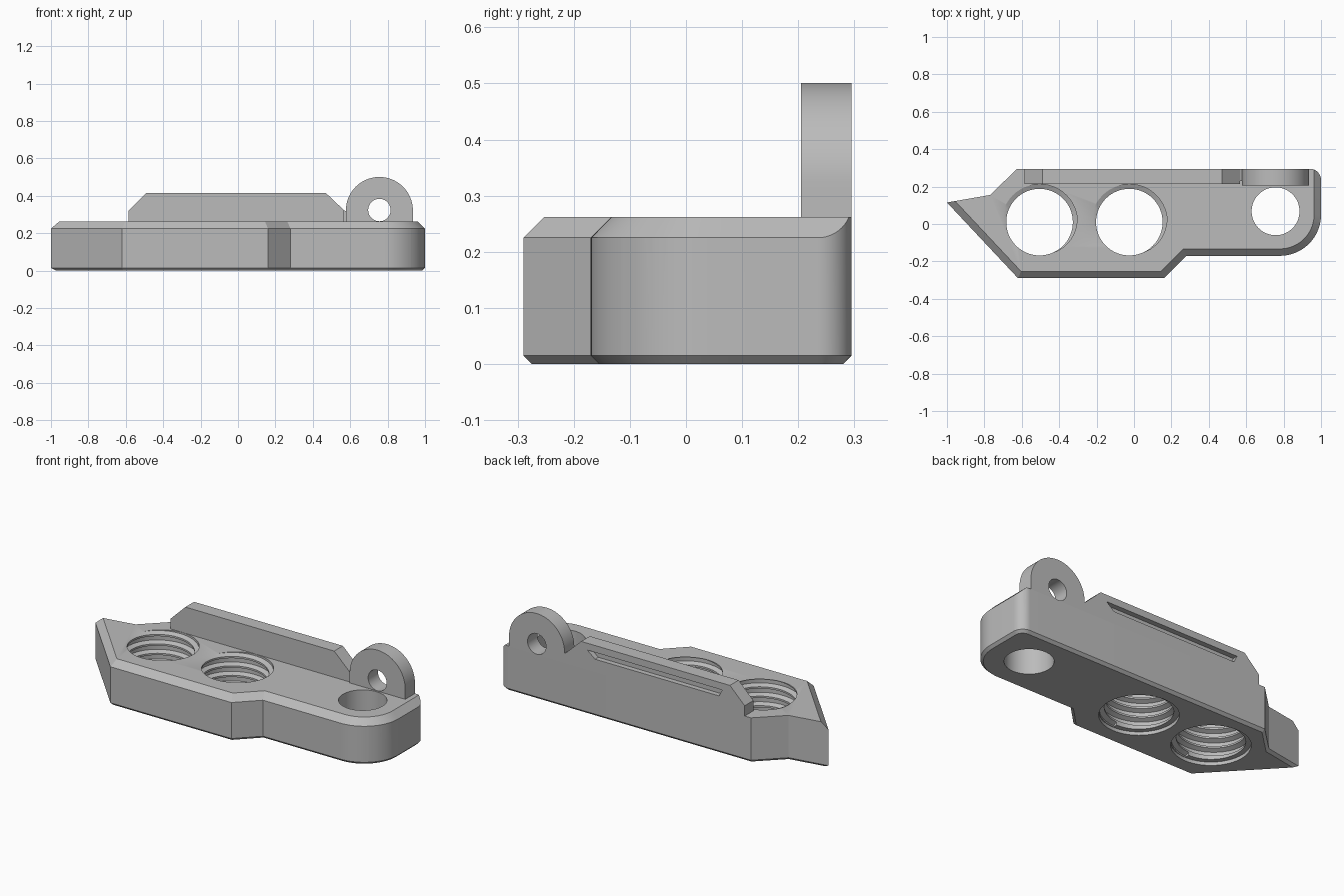
import bpy, bmesh
from math import sin, cos, pi, radians
from mathutils import Vector

old = bpy.data.objects.get("Cube")
if old:
    bpy.data.objects.remove(old, do_unlink=True)

grey = bpy.data.materials.new("plain_grey")
grey.use_nodes = True
grey.diffuse_color = (0.5, 0.5, 0.5, 1)
grey.node_tree.nodes["Principled BSDF"].inputs["Base Color"].default_value = (0.5, 0.5, 0.5, 1)

TOP = 0.262


def loft(name, rings):
    """Closed solid through equal-length rings of 3D points."""
    bm = bmesh.new()
    rows = [[bm.verts.new(p) for p in ring] for ring in rings]
    n = len(rows[0])
    for a, b in zip(rows, rows[1:]):
        for i in range(n):
            j = (i + 1) % n
            bm.faces.new((a[i], a[j], b[j], b[i]))
    bm.faces.new(rows[0][::-1])
    bm.faces.new(rows[-1])
    bmesh.ops.recalc_face_normals(bm, faces=bm.faces)
    mesh = bpy.data.meshes.new(name)
    bm.to_mesh(mesh)
    bm.free()
    mesh.materials.append(grey)
    obj = bpy.data.objects.new(name, mesh)
    bpy.context.collection.objects.link(obj)
    return obj


def arc(cx, cy, r, start, end, steps):
    return [(cx + r * cos(radians(start + (end - start) * i / steps)),
             cy + r * sin(radians(start + (end - start) * i / steps))) for i in range(steps + 1)]


def inset(pts, d):
    """Move a counter-clockwise outline inward by d."""
    out = []
    for i, p in enumerate(pts):
        p, a, b = Vector(p), Vector(pts[i - 1]), Vector(pts[(i + 1) % len(pts)])
        e1, e2 = (p - a).normalized(), (b - p).normalized()
        n1, n2 = Vector((-e1.y, e1.x)), Vector((-e2.y, e2.x))
        out.append(p + (n1 + n2) * d / (1 + n1.dot(n2)))
    return out


def flat(pts, z):
    return [(p[0], p[1], z) for p in pts]


def slab(name, pts, y0, y1):
    """Extrude an x-z profile along y."""
    return loft(name, [[(x, y, z) for x, z in pts] for y in (y0, y1)])


def disc(cx, cy, r, z0, z1):
    ring = arc(cx, cy, r, 0, 360, 64)[:-1]
    return loft("cutter", [flat(ring, z0), flat(ring, z1)])


def cut(obj, tool, operation="DIFFERENCE"):
    tool.hide_render = True
    mod = obj.modifiers.new("cut", "BOOLEAN")
    mod.operation, mod.solver, mod.object = operation, "EXACT", tool
    bpy.ops.object.select_all(action="DESELECT")
    bpy.context.view_layer.objects.active = obj
    obj.select_set(True)
    bpy.ops.object.modifier_apply(modifier=mod.name)
    bpy.data.objects.remove(tool, do_unlink=True)


def thread(cx, cy):
    """Helical groove cutter with a trapezoid section."""
    pitch, per_turn, turns = 0.055, 48, 5
    section = [(0.172, -0.025), (0.203, -0.011), (0.203, 0.011), (0.172, 0.025)]
    rings = []
    for i in range(per_turn * turns + 1):
        t = i / per_turn
        a = 2 * pi * t - pi / 2
        z = 0.291 + pitch * (t - turns)
        rings.append([(cx + r * cos(a), cy + r * sin(a), z + h) for r, h in section])
    return loft("cutter", rings)


# Base plate with a small chamfer around the underside
front = [(-0.62, -0.29), (0.16, -0.29), (0.28, -0.17)] + arc(0.78, 0.05, 0.22, -90, 0, 24)
outline = front + arc(0.94, 0.235, 0.06, 0, 90, 12) + [(-0.625, 0.295), (-0.77, 0.155), (-1, 0.115)]
base = loft("base_plate", [flat(inset(outline, 0.015), 0), flat(outline, 0.015), flat(outline, TOP)])

# Upper chamfer along the front and ends only
hull = front + [(1, 0.6), (-1.38, 0.6), (-1.38, 0.52)]
cut(base, loft("cutter", [flat(inset(hull, -0.02), -0.1), flat(inset(hull, -0.02), 0.205),
                          flat(inset(hull, 0.057), 0.282)]), "INTERSECT")

# Two threaded holes and one plain hole
for x in (-0.505, -0.025):
    cut(base, disc(x, 0.01, 0.178, -0.1, 0.4))
    cut(base, disc(x, 0.01, 0.206, -0.1, 0.02))
    cut(base, thread(x, 0.01))
cut(base, disc(0.757, 0.068, 0.128, -0.1, 0.4))

# Back rail with a shallow slot on its rear face
rail = slab("back_rail", [(-0.585, TOP), (0.568, TOP), (0.568, 0.322), (0.47, 0.415),
                          (-0.49, 0.415), (-0.585, 0.322)], 0.215, 0.295)
cut(rail, slab("cutter", [(-0.42, 0.335), (0.38, 0.335), (0.43, 0.375), (-0.44, 0.375)], 0.265, 0.35))

# Short web joining rail and lug
web = slab("rail_web", [(0.568, TOP), (0.582, TOP), (0.582, 0.315), (0.568, 0.322)], 0.23, 0.295)

# Round-topped lug with a pin hole
lug = slab("pin_lug", [(0.935, TOP)] + arc(0.756, 0.322, 0.179, 0, 180, 40) + [(0.577, TOP)], 0.205, 0.295)
cut(lug, slab("cutter", arc(0.756, 0.324, 0.06, 0, 360, 40)[:-1], 0.1, 0.4))

# Smooth curved walls, keep crisp edges
for obj in (base, rail, web, lug):
    bpy.ops.object.select_all(action="DESELECT")
    bpy.context.view_layer.objects.active = obj
    obj.select_set(True)
    bpy.ops.object.shade_smooth_by_angle(angle=radians(25))
